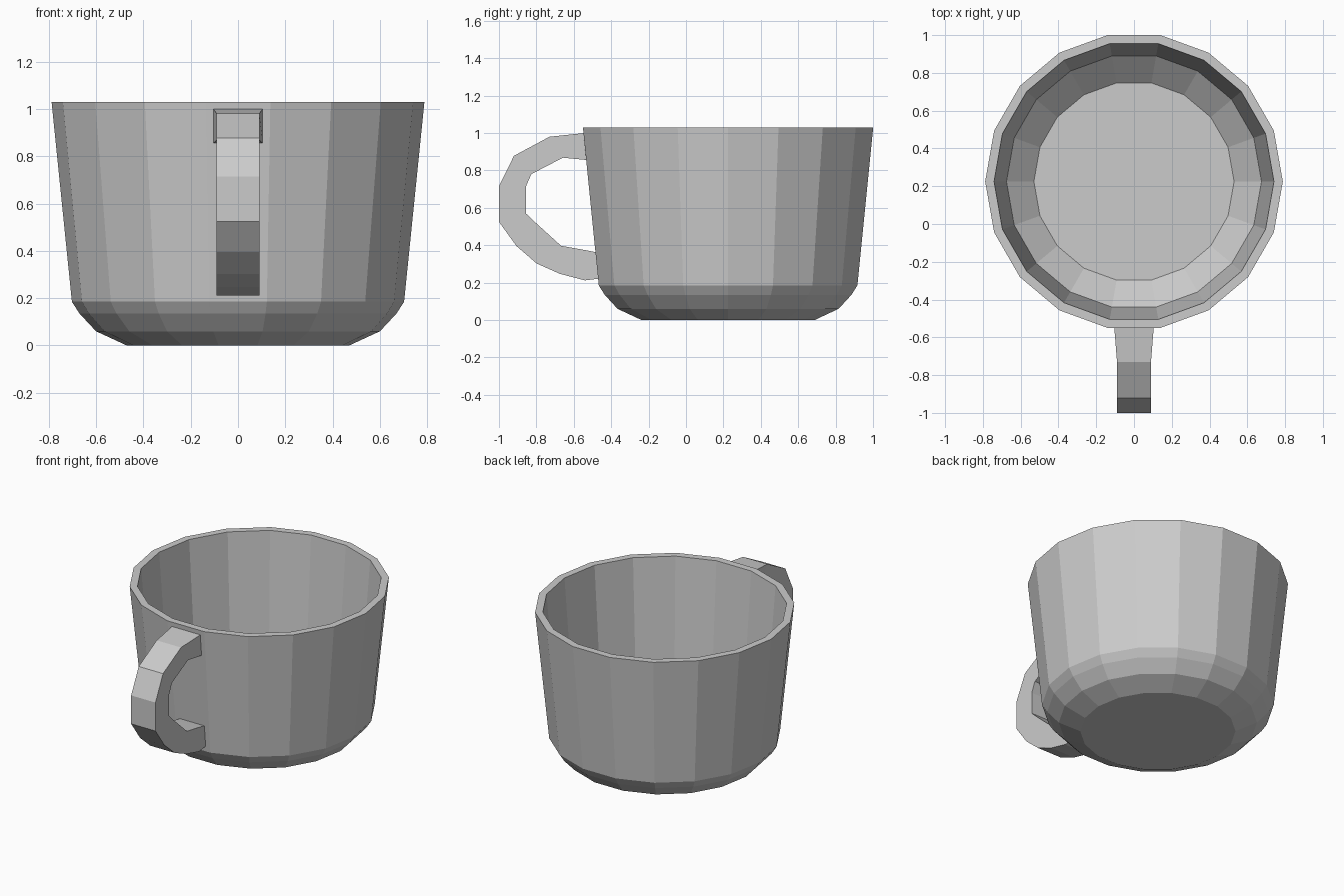
import bpy
import math

if "Cube" in bpy.data.objects:
    bpy.data.objects.remove(bpy.data.objects["Cube"])

SIDES = 18
CENTER_Y = 0.225


def make_object(name, verts, faces):
    mesh = bpy.data.meshes.new(name)
    mesh.from_pydata(verts, [], faces)
    mesh.update()
    obj = bpy.data.objects.new(name, mesh)
    bpy.context.collection.objects.link(obj)
    return obj


def bridge(start_a, start_b, count):
    """Quads joining two closed rings of vertices."""
    return [(start_a + i, start_a + (i + 1) % count,
             start_b + (i + 1) % count, start_b + i) for i in range(count)]


# Cup body: one (radius, z) profile running up the outside and down the inside
profile = [(0.47, 0), (0.60, 0.06), (0.67, 0.135), (0.702, 0.185), (0.788, 1.03),
           (0.741, 1.03), (0.675, 0.19), (0.53, 0.06)]
verts, faces = [], []
for r, z in profile:
    for i in range(SIDES):
        a = math.tau * i / SIDES
        verts.append((r * math.cos(a), CENTER_Y + r * math.sin(a), z))
for k in range(len(profile) - 1):
    faces += bridge(k * SIDES, (k + 1) * SIDES, SIDES)
faces.append(tuple(reversed(range(SIDES))))
last = (len(profile) - 1) * SIDES
faces.append(tuple(range(last, last + SIDES)))
make_object("cup_body", verts, faces)

# Handle: (outer y, outer z, inner y, inner z, half width) from rim to base
sections = [
    (-0.54, 1.00, -0.525, 0.855, 0.105),
    (-0.73, 0.98, -0.658, 0.868, 0.09),
    (-0.92, 0.878, -0.827, 0.78, 0.09),
    (-1.00, 0.715, -0.856, 0.713, 0.09),
    (-1.00, 0.525, -0.856, 0.57, 0.09),
    (-0.906, 0.395, -0.80, 0.517, 0.09),
    (-0.798, 0.302, -0.735, 0.458, 0.09),
    (-0.674, 0.247, -0.668, 0.397, 0.09),
    (-0.54, 0.212, -0.54, 0.374, 0.09),
    (-0.46, 0.222, -0.47, 0.36, 0.09),
]
verts, faces = [], []
for oy, oz, iy, iz, w in sections:
    verts += [(-w, oy, oz), (w, oy, oz), (w, iy, iz), (-w, iy, iz)]
for k in range(len(sections) - 1):
    faces += [tuple(reversed(f)) for f in bridge(k * 4, k * 4 + 4, 4)]
end = 4 * (len(sections) - 1)
faces += [(0, 1, 2, 3), (end + 3, end + 2, end + 1, end)]
make_object("handle", verts, faces)
